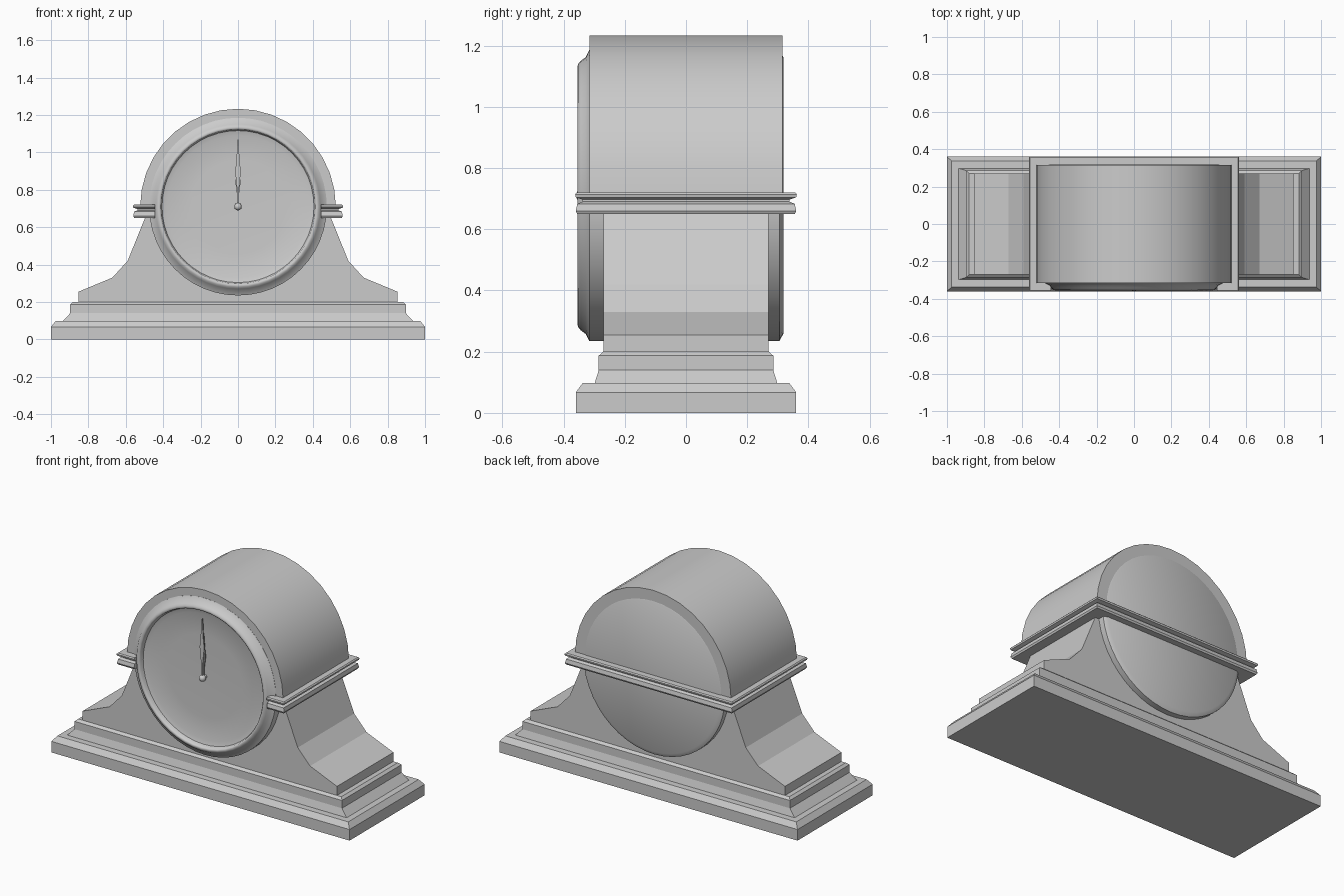
import bpy, bmesh, math

if "Cube" in bpy.data.objects:
    bpy.data.objects.remove(bpy.data.objects["Cube"])

CZ = 0.71          # height of the drum axis
SEG = 48


def finish(name, bm, angle=None):
    bmesh.ops.remove_doubles(bm, verts=bm.verts, dist=1e-5)
    bmesh.ops.recalc_face_normals(bm, faces=bm.faces)
    me = bpy.data.meshes.new(name)
    bm.to_mesh(me)
    bm.free()
    ob = bpy.data.objects.new(name, me)
    bpy.context.collection.objects.link(ob)
    if angle:
        bpy.ops.object.select_all(action='DESELECT')
        ob.select_set(True)
        bpy.context.view_layer.objects.active = ob
        bpy.ops.object.shade_smooth_by_angle(angle=math.radians(angle))
    return ob


def bridge(bm, rows, close_rows=False, close_ring=True):
    """Skin a list of equal-length point rows with quads."""
    vs = [[bm.verts.new(p) for p in row] for row in rows]
    n, m = len(vs), len(vs[0])
    for i in range(n if close_rows else n - 1):
        for j in range(m if close_ring else m - 1):
            a, b = vs[i], vs[(i + 1) % n]
            k = (j + 1) % m
            bm.faces.new((a[j], a[k], b[k], b[j]))
    return vs


def lathe(name, profile, turn=2 * math.pi, steps=SEG, closed=False, angle=40):
    """Revolve (radius, y) points about the drum axis."""
    bm = bmesh.new()
    full = turn > 6.28
    count = steps if full else steps + 1
    rows = [[(r * math.cos(turn * i / steps), y, CZ + r * math.sin(turn * i / steps))
             for r, y in profile] for i in range(count)]
    bridge(bm, rows, close_rows=full, close_ring=closed)
    bmesh.ops.remove_doubles(bm, verts=bm.verts, dist=1e-5)
    bmesh.ops.dissolve_degenerate(bm, edges=bm.edges, dist=1e-6)
    return finish(name, bm, angle)


def extrude(name, pts, y0, y1):
    """Extrude an (x, z) outline between two y values."""
    bm = bmesh.new()
    vs = bridge(bm, [[(x, y, z) for x, z in pts] for y in (y0, y1)])
    bm.faces.new(vs[0])
    bm.faces.new(vs[1])
    return finish(name, bm)


# stepped plinth: half width, half depth, height
bm = bmesh.new()
steps = [(1, .36, 0), (1, .36, .067), (.975, .337, .098), (.937, .298, .098),
         (.897, .285, .14), (.897, .285, .187), (.882, .27, .2)]
vs = bridge(bm, [[(-x, -y, z), (x, -y, z), (x, y, z), (-x, y, z)] for x, y, z in steps])
bm.faces.new(vs[0])
bm.faces.new(vs[-1])
finish("plinth", bm)

# flared body
half = [(.853, .2), (.853, .255), (.672, .33), (.59, .42), (.495, .655)]
extrude("flared_body", half + [(-x, z) for x, z in reversed(half)], -.27, .27)

# drum with bevelled back
lathe("drum", [(0, -.305), (.475, -.305), (.475, .305), (.452, .318), (0, .318)])

# dome over the upper half of the drum
lathe("dome", [(.44, -.315), (.523, -.315), (.523, .315), (.44, .315)],
      turn=math.pi, steps=18, closed=True)

# bezel ring and dial
lathe("bezel", [(.475, -.305), (.475, -.316), (.452, -.328), (.44, -.344), (.43, -.352),
                (.42, -.355), (.413, -.35), (.41, -.335), (.405, -.325)], angle=60)
lathe("dial", [(.408, -.328), (.38, -.319), (.25, -.314), (0, -.312)], angle=60)

# moulded band, open at the front where the bezel sits: (outward offset, height)
band = [(-.09, .65), (.025, .65), (.03, .66), (.025, .683), (.008, .69), (.008, .697),
        (.03, .704), (.032, .714), (.026, .72), (-.02, .72)]
bm = bmesh.new()
path = [(-1, -1, .445), (-1, -1, 0), (-1, 1, 0), (1, 1, 0), (1, -1, 0), (1, -1, .445)]
rows = [[(sx * (end or .53 + o), sy * (.33 + o), z) for o, z in band] for sx, sy, end in path]
vs = bridge(bm, rows)
bm.faces.new(vs[0])
bm.faces.new(vs[-1])
finish("moulded_band", bm)


# hands pointing to twelve
def hand(name, length, width, y):
    side = [(.004, 0), (.005, .25), (width, .52), (width * .6, .68), (.005, .85), (.002, 1)]
    pts = [(x, CZ + t * length) for x, t in side]
    extrude(name, pts + [(-x, z) for x, z in reversed(pts)], y - .004, y + .004)


hand("minute_hand", .36, .015, -.342)
hand("hour_hand", .25, .014, -.33)

# hand pivot with its pin
bm = bmesh.new()
bmesh.ops.create_uvsphere(bm, u_segments=16, v_segments=10, radius=.02)
bmesh.ops.translate(bm, verts=bm.verts, vec=(0, -.34, CZ))
finish("hand_pivot", bm, 60)
lathe("pivot_pin", [(0, -.34), (.01, -.34), (.01, -.305), (0, -.305)], steps=12)
